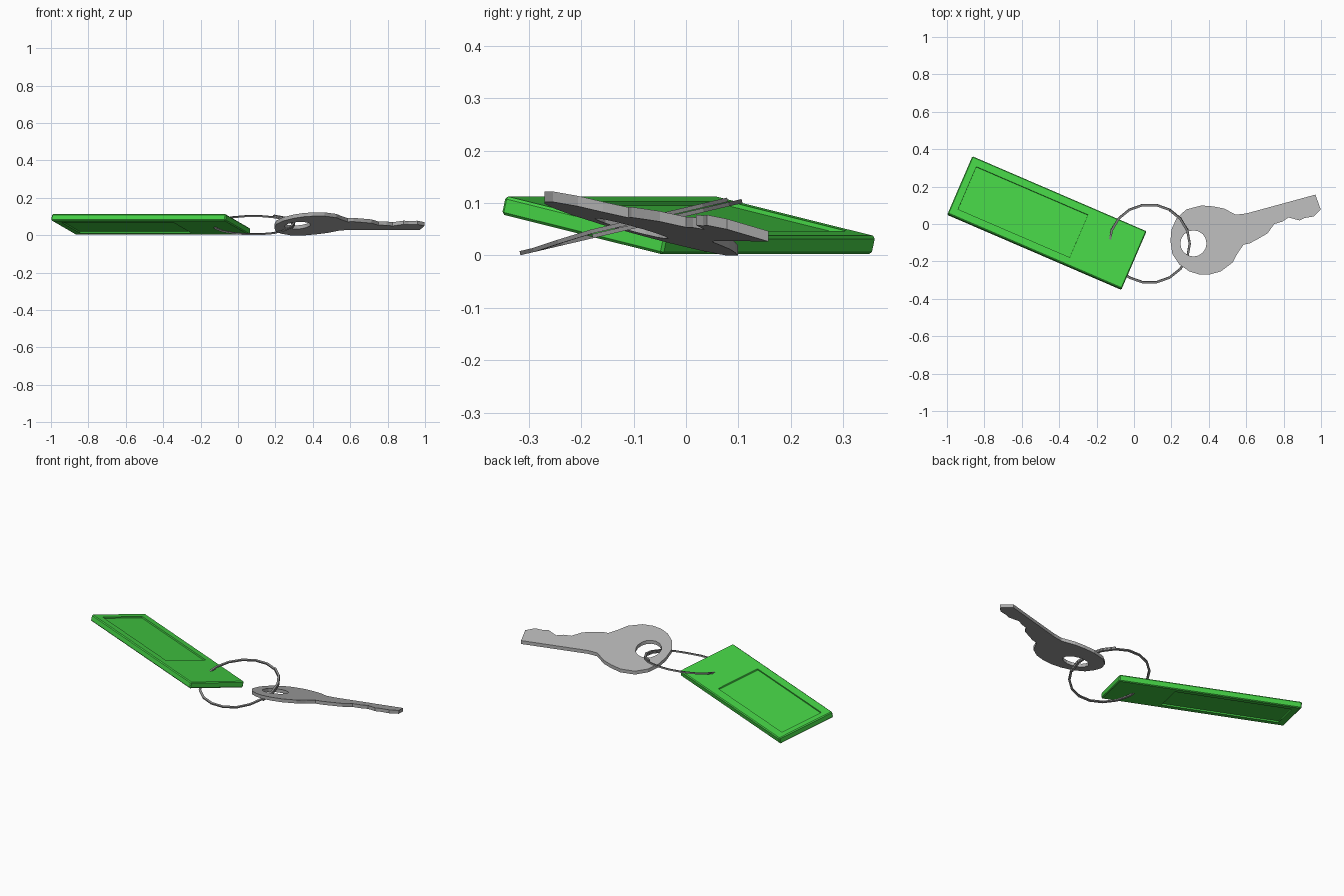
import bpy, bmesh, math
from mathutils import Matrix, Vector

if "Cube" in bpy.data.objects:
    bpy.data.objects.remove(bpy.data.objects["Cube"])


def material(name, rgb):
    m = bpy.data.materials.new(name)
    m.diffuse_color = (*rgb, 1)
    m.use_nodes = True
    m.node_tree.nodes["Principled BSDF"].inputs["Base Color"].default_value = m.diffuse_color
    return m


def add_object(name, mesh, mat):
    mesh.materials.clear()
    mesh.materials.append(mat)
    ob = bpy.data.objects.new(name, mesh)
    bpy.context.collection.objects.link(ob)
    return ob


def mesh_from(bm, name):
    bmesh.ops.recalc_face_normals(bm, faces=bm.faces)
    me = bpy.data.meshes.new(name)
    bm.to_mesh(me)
    bm.free()
    return me


green = material("tag green", (0.06, 0.64, 0.06))
key_grey = material("key grey", (0.44, 0.44, 0.44))
ring_grey = material("ring grey", (0.27, 0.27, 0.27))

# Tag: thin bevelled slab with a recessed label window on both sides
HALF_L, HALF_W, HALF_T = 0.507, 0.172, 0.018
bm = bmesh.new()
bmesh.ops.create_cube(bm, size=2)
bmesh.ops.scale(bm, vec=(HALF_L, HALF_W, HALF_T), verts=bm.verts)
bmesh.ops.bevel(bm, geom=bm.edges[:], offset=0.005, segments=1, affect='EDGES')
bm.normal_update()
for face in [f for f in bm.faces if abs(f.normal.z) > 0.99]:
    side = math.copysign(1, face.calc_center_median().z)
    bmesh.ops.inset_individual(bm, faces=[face], thickness=0.03)
    for v in face.verts:
        v.co.x = 0.185 if v.co.x > 0 else -0.465
        v.co.y = math.copysign(0.127, v.co.y)
    bmesh.ops.inset_individual(bm, faces=[face], thickness=0.0005)
    for v in face.verts:
        v.co.z = side * (HALF_T - 0.008)
place = (Matrix.Translation((-0.466, 0.005, 0.0575))
         @ Matrix.Rotation(math.radians(-23.3), 4, 'Z')
         @ Matrix.Rotation(math.radians(-12.9), 4, 'X'))
bm.transform(place)
add_object("key_tag", mesh_from(bm, "key_tag"), green)

# Split ring: square wire whose ends overlap, tilted about x
bm = bmesh.new()
R, W, H = 0.215, 0.006, 0.004
rings = []
for deg in range(-20, 421, 20):
    a = math.radians(deg)
    lift = 0.009 * min(1, max(0, (deg - 300) / 40))
    section = [(-W, -H), (W, -H), (W, H), (-W, H)]
    rings.append([bm.verts.new(((R + r) * math.cos(a), (R + r) * math.sin(a), z + lift))
                  for r, z in section])
for a, b in zip(rings, rings[1:]):
    for i in range(4):
        j = (i + 1) % 4
        bm.faces.new((a[i], a[j], b[j], b[i]))
bm.faces.new(rings[0])
bm.faces.new(rings[-1])
bm.transform(Matrix.Translation((0.083, -0.105, 0.054))
             @ Matrix.Rotation(math.radians(13.2), 4, 'X'))
add_object("split_ring", mesh_from(bm, "split_ring"), ring_grey)

# Key: extruded outline with a round hole, laid on a sloping plane
outline = [(.97, .157), (.60, .056), (.545, .05), (.48, .083), (.425, .094), (.36, .099),
           (.28, .078), (.227, .03), (.2, -.03), (.195, -.09), (.205, -.16), (.243, -.217),
           (.297, -.254), (.35, -.27), (.404, -.27), (.463, -.254), (.527, -.206),
           (.553, -.158), (.586, -.11), (.618, -.104), (.666, -.078), (.714, -.05),
           (.75, 0), (.794, .013), (.826, .035), (.885, .019), (.912, .032),
           (.96, .04), (.998, .078)]
hole = [(.318 + .07 * math.cos(k * math.tau / 16), -.104 + .07 * math.sin(k * math.tau / 16))
        for k in range(16)]
curve = bpy.data.curves.new("key_profile", 'CURVE')
curve.dimensions = '2D'
curve.fill_mode = 'BOTH'
curve.extrude = 0.01
for pts in (outline, hole):
    s = curve.splines.new('POLY')
    s.points.add(len(pts) - 1)
    for p, (x, y) in zip(s.points, pts):
        p.co = (x, y, 0, 1)
    s.use_cyclic_u = True
profile = bpy.data.objects.new("key_profile", curve)
bpy.context.collection.objects.link(profile)
bpy.context.view_layer.update()
flat = bpy.data.meshes.new_from_object(profile)
bpy.data.objects.remove(profile)
bm = bmesh.new()
bm.from_mesh(flat)
bmesh.ops.remove_doubles(bm, verts=bm.verts, dist=0.0005)
for v in bm.verts:
    v.co.z += 0.112 + 0.07 * (v.co.x - 0.4) - 0.27 * (v.co.y + 0.27)
for f in bm.faces:
    f.smooth = False
add_object("key", mesh_from(bm, "key"), key_grey)
